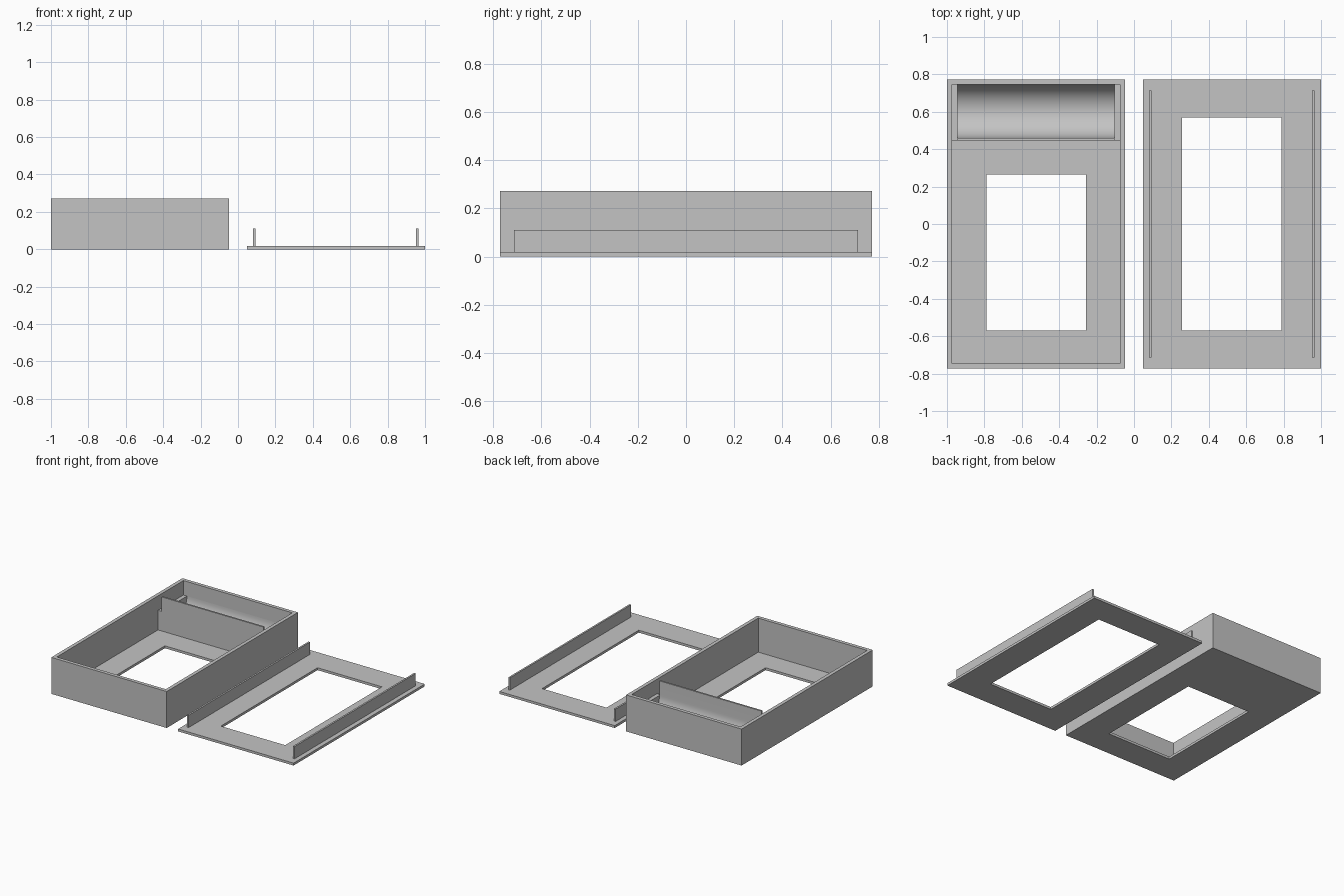
import bpy, bmesh, math

cube = bpy.data.objects.get("Cube")
if cube:
    bpy.data.objects.remove(cube, do_unlink=True)

# Single grey plastic
grey = bpy.data.materials.new("grey_plastic")
grey.use_nodes = True
color = (0.55, 0.55, 0.55, 1)
grey.diffuse_color = color
grey.node_tree.nodes["Principled BSDF"].inputs["Base Color"].default_value = color


def finish(name, bm):
    bmesh.ops.recalc_face_normals(bm, faces=bm.faces)
    mesh = bpy.data.meshes.new(name)
    bm.to_mesh(mesh)
    bm.free()
    mesh.materials.append(grey)
    obj = bpy.data.objects.new(name, mesh)
    bpy.context.collection.objects.link(obj)
    return obj


def rect_ring(name, loops):
    """Closed solid skinned through rectangles (x0, x1, y0, y1, z)."""
    bm = bmesh.new()
    rings = [[bm.verts.new(p) for p in
              ((x0, y0, z), (x1, y0, z), (x1, y1, z), (x0, y1, z))]
             for x0, x1, y0, y1, z in loops]
    for a, b in zip(rings, rings[1:] + rings[:1]):
        for i in range(4):
            j = (i + 1) % 4
            bm.faces.new((a[i], a[j], b[j], b[i]))
    return finish(name, bm)


def extrude_x(name, profile, x0, x1):
    """Solid from a (y, z) profile between two x positions."""
    bm = bmesh.new()
    face = bm.faces.new([bm.verts.new((x0, y, z)) for y, z in profile])
    new = bmesh.ops.extrude_face_region(bm, geom=[face])["geom"]
    bmesh.ops.translate(bm, vec=(x1 - x0, 0, 0),
                        verts=[v for v in new if isinstance(v, bmesh.types.BMVert)])
    return finish(name, bm)


def box(name, x0, x1, y0, y1, z0, z1):
    return extrude_x(name, [(y0, z0), (y1, z0), (y1, z1), (y0, z1)], x0, x1)


# Shared dimensions
FLOOR, TOP, HALF_Y, WALL = 0.018, 0.272, 0.773, 0.027
NEAR, FAR = 0.047, 1.0
WIN_NEAR, WIN_FAR, WIN_Y = 0.257, 0.789, 0.57

# Open case with a window in its floor
outer = (-FAR, -NEAR, -HALF_Y, HALF_Y)
inner = (-FAR + WALL, -NEAR - WALL, -HALF_Y + WALL, HALF_Y - WALL)
window = (-WIN_FAR, -WIN_NEAR, -WIN_Y, 0.265)
rect_ring("case_shell", [(*outer, 0), (*outer, TOP), (*inner, TOP),
                         (*inner, FLOOR), (*window, FLOOR), (*window, 0)])

# Half-round cradle with its tall divider
END = 0.029
div_front, div_back, back = 0.447, 0.46, inner[3]
radius = (back - div_back) / 2
mid_y, mid_z = div_back + radius, 0.164
steps = 32
arc = [(mid_y - radius * math.cos(math.pi * i / steps),
        mid_z - radius * math.sin(math.pi * i / steps)) for i in range(steps + 1)]
profile = [(div_front, FLOOR), (div_front, TOP), (div_back, TOP)] + arc + [(back, FLOOR)]
cradle = extrude_x("cradle", profile, inner[0] + END, inner[1] - END)
bpy.context.view_layer.objects.active = cradle
cradle.select_set(True)
bpy.ops.object.shade_smooth_by_angle(angle=math.radians(30))
cradle.select_set(False)

# Lower end blocks closing the cradle
box("cradle_end_right", inner[0], inner[0] + END, div_front, back, FLOOR, mid_z)
box("cradle_end_left", inner[1] - END, inner[1], div_front, back, FLOOR, mid_z)

# Lid plate with its window
plate = (NEAR, FAR, -HALF_Y, HALF_Y)
opening = (WIN_NEAR, WIN_FAR, -WIN_Y, WIN_Y)
rect_ring("lid_plate", [(*plate, 0), (*plate, FLOOR), (*opening, FLOOR), (*opening, 0)])

# Lid rails
for side, x in (("right", 0.08), ("left", 0.953)):
    box("lid_rail_" + side, x, x + 0.013, -0.715, 0.715, FLOOR, 0.11)
